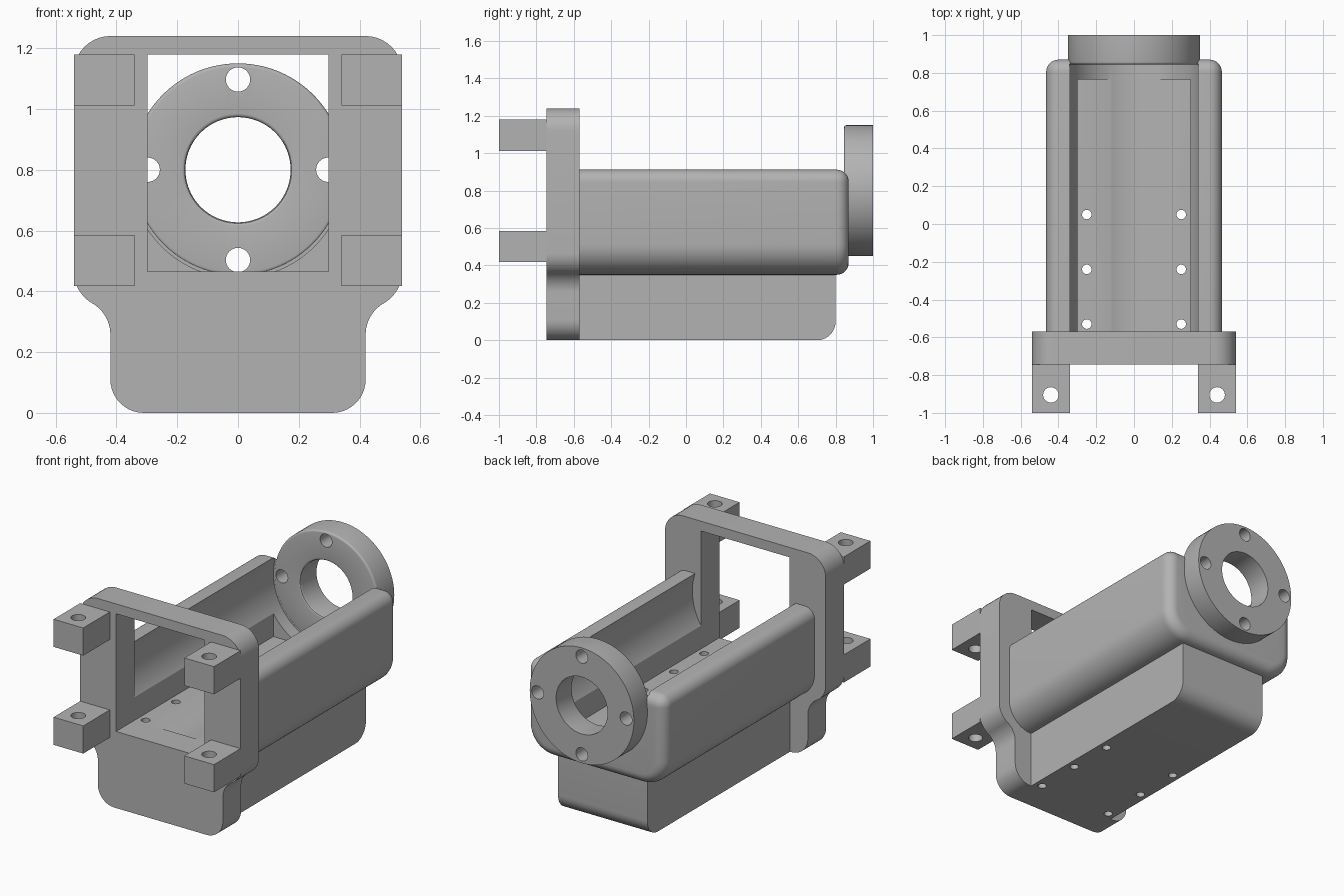
import bpy, bmesh, math
from mathutils import Vector

old = bpy.data.objects.get("Cube")
if old:
    bpy.data.objects.remove(old, do_unlink=True)

gray = bpy.data.materials.new("plain gray")
gray.use_nodes = True
gray.diffuse_color = (0.45, 0.45, 0.45, 1)
gray.node_tree.nodes["Principled BSDF"].inputs["Base Color"].default_value = gray.diffuse_color

AXIS_Z = 0.8        # height of the bore axis
FLOOR_Z = 0.465     # floor of the channel
PLATE_BACK = -0.57


def fillet(corners, steps=10):
    """Round the corners (x, z, radius) of a polygon."""
    pts = []
    for i, (x, z, r) in enumerate(corners):
        p = Vector((x, z))
        a = (Vector(corners[i - 1][:2]) - p).normalized()
        b = (Vector(corners[(i + 1) % len(corners)][:2]) - p).normalized()
        if r <= 0:
            pts.append(p)
            continue
        half = a.angle(b) / 2
        centre = p + (a + b).normalized() * (r / math.sin(half))
        start = p + a * (r / math.tan(half)) - centre
        end = p + b * (r / math.tan(half)) - centre
        sweep = start.angle(end)
        for k in range(steps + 1):
            t = k / steps
            pts.append(centre + (start * math.sin((1 - t) * sweep)
                                 + end * math.sin(t * sweep)) / math.sin(sweep))
    return pts


def mirrored(half):
    """Close a right-hand outline with its mirror image."""
    return half + [(-x, z, r) for x, z, r in reversed(half)]


def finish(name, bm):
    bmesh.ops.recalc_face_normals(bm, faces=bm.faces)
    mesh = bpy.data.meshes.new(name)
    bm.to_mesh(mesh)
    bm.free()
    mesh.materials.append(gray)
    obj = bpy.data.objects.new(name, mesh)
    bpy.context.collection.objects.link(obj)
    return obj


def loft(name, rings, capped=True):
    """Skin rings of equal point count; uncapped rings close on themselves."""
    bm = bmesh.new()
    loops = [[bm.verts.new(p) for p in ring] for ring in rings]
    n = len(loops[0])
    pairs = list(zip(loops, loops[1:]))
    if capped:
        bm.faces.new(loops[0])
        bm.faces.new(loops[-1])
    else:
        pairs.append((loops[-1], loops[0]))
    for lo, hi in pairs:
        for i in range(n):
            j = (i + 1) % n
            bm.faces.new((lo[i], lo[j], hi[j], hi[i]))
    return finish(name, bm)


def slab(name, outline, y0, y1):
    return loft(name, [[(p[0], y, p[1]) for p in outline] for y in (y0, y1)])


def box(name, x, y, z):
    return slab(name, [(x[0], z[0]), (x[1], z[0]), (x[1], z[1]), (x[0], z[1])], *y)


def ring(r, y, n=96):
    return [(r * math.cos(math.tau * i / n), y, AXIS_Z + r * math.sin(math.tau * i / n))
            for i in range(n)]


def bore(x, z, r, y0, y1, n=32):
    """Cutter along y."""
    turn = [math.tau * i / n for i in range(n)]
    return slab("cutter", [(x + r * math.cos(a), z + r * math.sin(a)) for a in turn], y0, y1)


def drill(x, y, r, z0, z1, n=32):
    """Cutter along z."""
    turn = [math.tau * i / n for i in range(n)]
    return loft("cutter", [[(x + r * math.cos(a), y + r * math.sin(a), z) for a in turn]
                           for z in (z0, z1)])


def cut(obj, cutters):
    for c in cutters:
        mod = obj.modifiers.new("cut", 'BOOLEAN')
        mod.operation = 'DIFFERENCE'
        mod.solver = 'EXACT'
        mod.object = c
    graph = bpy.context.evaluated_depsgraph_get()
    mesh = bpy.data.meshes.new_from_object(obj.evaluated_get(graph))
    obj.modifiers.clear()
    obj.data = mesh
    for c in cutters:
        bpy.data.objects.remove(c, do_unlink=True)


def floor_holes():
    return [drill(s * 0.25, y, 0.025, -0.1, 0.6) for s in (-1, 1) for y in (-0.53, -0.24, 0.05)]


def flange_holes():
    return [bore(dx * 0.297, AXIS_Z + dz * 0.297, 0.04, 0.8, 1.1)
            for dx, dz in ((1, 0), (-1, 0), (0, 1), (0, -1))]


parts = []

# Front plate with a waisted outline and a square window
outline = fillet(mirrored([(0.54, 1.24, 0.12), (0.54, 0.396, 0.119),
                           (0.42, 0.326, 0.119), (0.42, 0, 0.11)]))
plate = slab("front_plate", outline, -0.745, PLATE_BACK)
cut(plate, [box("cutter", (-0.298, 0.298), (-0.9, -0.4), (FLOOR_Z, 1.18))])
parts.append(plate)

# Four drilled lugs on the plate
for s, side in ((1, "left"), (-1, "right")):
    for z0, z1, level in ((0.417, 0.585, "lower"), (1.012, 1.18, "upper")):
        lug = box(f"{level}_{side}_lug", sorted((s * 0.34, s * 0.539)), (-1, -0.745), (z0, z1))
        cut(lug, [drill(s * 0.44, -0.905, 0.041, z0 - 0.1, z1 + 0.1)])
        parts.append(lug)

# Cradle body, its back edge rounded by shrinking the profile
def body_ring(y, d):
    profile = fillet(mirrored([(0.465 - d, 0.912 - d, 0.066 - d),
                               (0.465 - d, 0.35 + d, 0.165 - d)]))
    return [(p[0], y, p[1]) for p in profile]

R = 0.065
arc = [math.pi / 2 * i / 8 for i in range(9)]
body = loft("cradle_body", [body_ring(PLATE_BACK, 0)]
            + [body_ring(0.87 - R + R * math.sin(a), R * (1 - math.cos(a))) for a in arc])
cut(body, [box("cutter", (-0.298, 0.298), (-0.7, 0.765), (FLOOR_Z, 1.3)),
           bore(0, AXIS_Z, 0.356, -0.7, 0.848, 128),
           bore(0, AXIS_Z, 0.176, 0.8, 1.1, 96)] + floor_holes() + flange_holes())
parts.append(body)

# Base block, with the lower back edge rounded
side = fillet([(PLATE_BACK, 0, 0), (0.8, 0, 0.1), (0.8, 0.36, 0), (PLATE_BACK, 0.36, 0)])
base = loft("base_block", [[(x, p[0], p[1]) for p in side] for x in (-0.3, 0.3)])
cut(base, floor_holes())
parts.append(base)

# Round mounting flange with softened front rims
section = fillet([(0.173, 0.845, 0.012), (0.35, 0.845, 0.012),
                  (0.35, 1, 0), (0.173, 1, 0)], 4)
flange = loft("mounting_flange", [ring(p[0], p[1]) for p in section], capped=False)
cut(flange, flange_holes())
parts.append(flange)

# Smooth the curved faces, keep the edges crisp
bpy.ops.object.select_all(action='DESELECT')
for obj in parts:
    obj.select_set(True)
bpy.context.view_layer.objects.active = parts[0]
bpy.ops.object.shade_smooth_by_angle(angle=math.radians(30))
